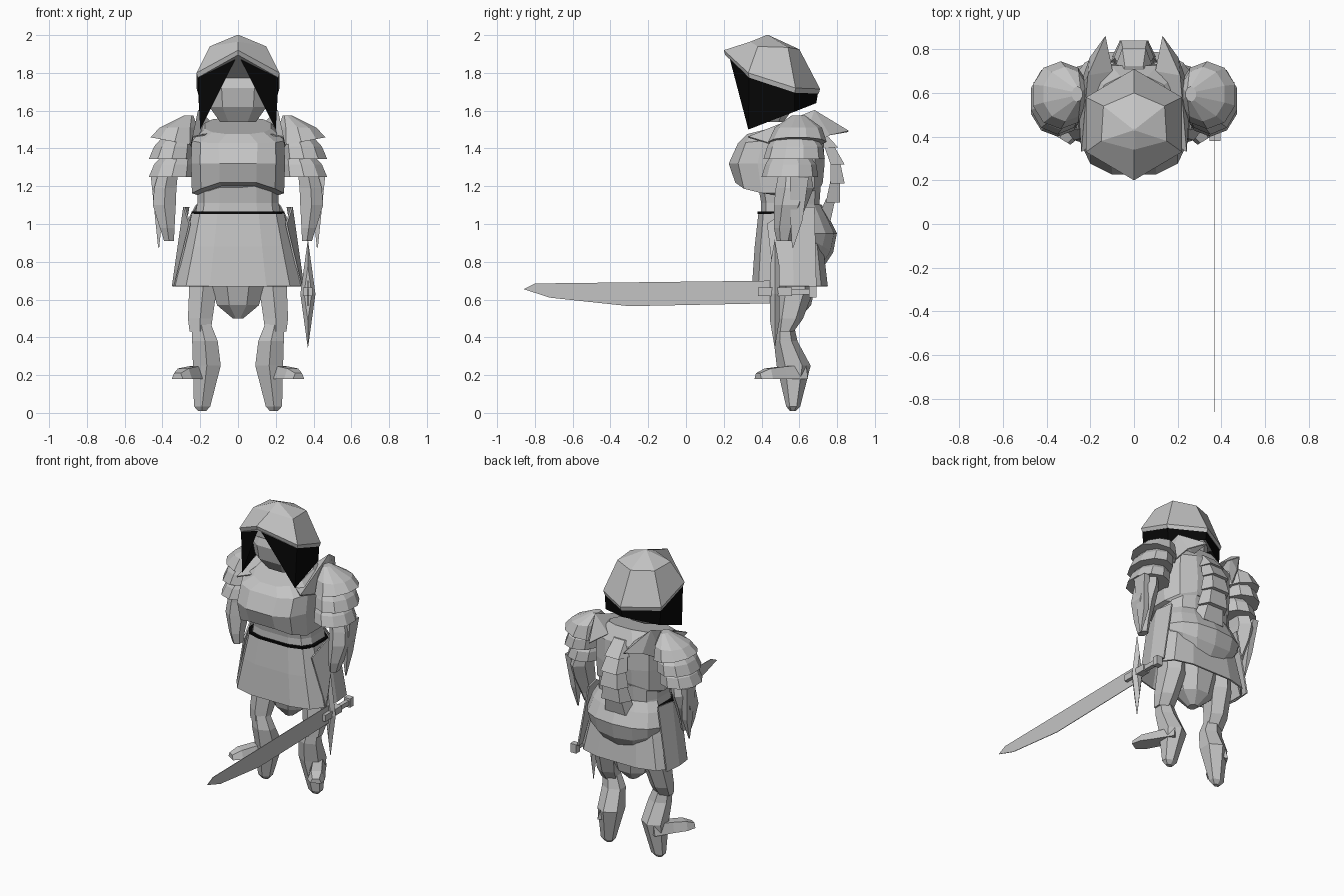
import bpy, bmesh, math
from mathutils import Vector

if "Cube" in bpy.data.objects:
    bpy.data.objects.remove(bpy.data.objects["Cube"])


def material(name, value):
    m = bpy.data.materials.new(name)
    m.use_nodes = True
    m.diffuse_color = (value, value, value, 1)
    m.node_tree.nodes["Principled BSDF"].inputs["Base Color"].default_value = (value, value, value, 1)
    return m


STEEL = material("steel grey", 0.55)
BLACK = material("black cloth", 0.002)


def make(name, bm, mat=STEEL, mirror=False, thick=0):
    bmesh.ops.recalc_face_normals(bm, faces=bm.faces)
    mesh = bpy.data.meshes.new(name)
    bm.to_mesh(mesh)
    bm.free()
    mesh.materials.append(mat)
    ob = bpy.data.objects.new(name, mesh)
    bpy.context.collection.objects.link(ob)
    if thick:
        mod = ob.modifiers.new("thickness", 'SOLIDIFY')
        mod.thickness = thick
        mod.offset = 0
    if mirror:
        ob.modifiers.new("mirror", 'MIRROR')


def ring(z, rx, yf, yb, x=0, n=8, box=1.0, tilt=0, arch=0, lean=0):
    """Closed cross-section between yf and yb, optionally boxy, tilted, arched or leaning sideways."""
    pts, mid, ry = [], (yf + yb) / 2, (yb - yf) / 2
    for i in range(n):
        a = (i + .5) * math.tau / n
        c, s = math.cos(a), math.sin(a)
        u = math.copysign(abs(c) ** box, c)
        v = math.copysign(abs(s) ** box, s)
        pts.append((x + rx * u, mid + ry * v, z + tilt * ry * v - arch * u * u + lean * u))
    return pts


def loft(rings, caps=True, closed=True):
    bm = bmesh.new()
    rows = [[bm.verts.new(p) for p in r] for r in rings]
    n = len(rows[0])
    for lo, hi in zip(rows, rows[1:]):
        for i in range(n if closed else n - 1):
            j = (i + 1) % n
            bm.faces.new((lo[i], lo[j], hi[j], hi[i]))
    if caps:
        bm.faces.new(rows[0])
        bm.faces.new(rows[-1])
    return bm


def plates(polys):
    bm = bmesh.new()
    for poly in polys:
        bm.faces.new([bm.verts.new(p) for p in poly])
    bmesh.ops.remove_doubles(bm, verts=bm.verts, dist=0.001)
    return bm


def both(half):
    """Complete a ring running front to back on the centre line."""
    return half + [(-x, y, z) for x, y, z in half[-2:0:-1]]


# Helmet with a six-sided brim
brim = both([(0, .2, 1.92), (.22, .33, 1.8), (.22, .58, 1.72), (0, .71, 1.715)])
lip = [(x * .97, .46 + (y - .46) * .97, z - .025) for x, y, z in brim]
crown = both([(0, .34, 1.965), (.15, .38, 1.94), (.14, .54, 1.935), (0, .6, 1.925)])
top = [(x * .04, .43 + (y - .43) * .04, 2.0) for x, y, z in crown]
make("helmet", loft([lip, brim, crown, top]))

# Dark neck curtain, open in a triangle at the front
front, side, rear = (0, .225, 1.9), (.212, .335, 1.79), (.212, .575, 1.71)
low_side, low_rear = (.2, .33, 1.5), (.205, .575, 1.595)
make("neck_curtain", plates([
    (front, side, low_side), (side, rear, low_rear, low_side),
    (rear, (0, .7, 1.7), (0, .69, 1.64), low_rear)]), BLACK, True)

# Head behind the opening
make("head", loft([ring(1.54, .1, .4, .52, box=.7), ring(1.62, .16, .34, .58, box=.7),
                   ring(1.72, .17, .32, .58, box=.7), ring(1.9, .1, .38, .52, box=.7)]))

# Breastplate and waist
make("breastplate", loft([
    ring(1.21, .22, .37, .72, n=12, box=.7, arch=.06),
    ring(1.23, .25, .255, .73, n=12, box=.7, arch=.07),
    ring(1.32, .255, .22, .74, n=12, box=.7),
    ring(1.45, .25, .27, .73, n=12, box=.65, tilt=.1),
    ring(1.52, .18, .32, .68, n=12, box=.8, tilt=.25)]))
make("waist", loft([ring(1.03, .235, .392, .7, n=12, box=.6), ring(1.11, .22, .395, .71, n=12, box=.6),
                    ring(1.25, .22, .37, .72, n=12, box=.6)]))
make("belt", loft([ring(1.053, .25, .375, .715, n=12, box=.6), ring(1.066, .25, .375, .715, n=12, box=.6)]), BLACK)

# Collar fins rising at the back of the shoulders
make("collar_fin", plates([
    ((.24, .33, 1.46), (.21, .68, 1.6), (.255, .6, 1.38)),
    ((.21, .68, 1.6), (.2, .76, 1.47), (.255, .6, 1.38)),
    ((.21, .68, 1.6), (.13, .86, 1.49), (.2, .76, 1.47)),
    ((.21, .68, 1.6), (.1, .7, 1.5), (.13, .86, 1.49)),
    ((.24, .33, 1.46), (.14, .4, 1.48), (.1, .7, 1.5), (.21, .68, 1.6))]), mirror=True, thick=.008)

# Overlapping spine plates
spine = [(.73, 1.5), (.79, 1.42), (.825, 1.33), (.825, 1.23), (.8, 1.13), (.75, 1.03)]
for k, ((y0, z0), (y1, z1)) in enumerate(zip(spine, spine[1:])):
    w = .075 + .008 * k
    rows = [[(-w * s, y - .06, z), (-w * s * .65, y + d, z), (w * s * .65, y + d, z), (w * s, y - .06, z)]
            for y, z, s, d in ((y0, z0, .85, -.01), (y1, z1 - .015, 1.1, .015))]
    make(f"spine_plate_{k + 1}", loft(rows))

# Skirt, rear hip guard and pelvis
make("skirt", loft([
    ring(.67, .335, .35, .75, n=12, box=.6), ring(.88, .285, .365, .725, n=12, box=.6),
    ring(1.055, .245, .385, .69, n=12, box=.6)], caps=False), thick=.01)
guard = []
for z, rx, yb in ((.79, .22, .735), (.85, .28, .775), (.95, .295, .795), (1.04, .27, .75), (1.1, .235, .715)):
    guard.append([(rx * math.copysign(abs(math.cos(a)) ** .8, math.cos(a)), .55 + (yb - .55) * math.sin(a) ** .8,
                   z + .12 * (1 - math.sin(a)) * (z < .9))
                  for a in [math.pi * i / 8 for i in range(1, 8)]])
make("rear_hip_guard", loft(guard, caps=False, closed=False), thick=.008)
make("pelvis", loft([ring(.5, .03, .53, .6), ring(.57, .12, .47, .67), ring(.7, .16, .43, .7),
                     ring(.95, .2, .44, .68)]))
make("side_tasset", plates([
    ((.255, .43, 1.0), (.335, .47, .67), (.345, .57, .67), (.285, .56, 1.09)),
    ((.285, .56, 1.09), (.345, .57, .67), (.335, .69, .67), (.262, .68, 1.09))]), mirror=True, thick=.01)

# Legs with pointed stilts
make("thigh", loft([
    ring(.43, .065, .475, .57, x=.2, n=6), ring(.5, .075, .47, .62, x=.2, n=6),
    ring(.66, .085, .48, .68, x=.185, n=6), ring(.85, .08, .49, .68, x=.18, n=6)]), mirror=True)
make("shin", loft([
    ring(.01, .025, .55, .58, x=.19, n=6), ring(.035, .05, .53, .605, x=.19, n=6),
    ring(.25, .085, .48, .66, x=.165, n=6), ring(.38, .078, .465, .59, x=.175, n=6),
    ring(.47, .06, .475, .57, x=.195, n=6)]), mirror=True)

# Feet angled forward and outward
aim = Vector((.52, -.85, 0)).normalized()
across = Vector((-aim.y, aim.x, 0))
sections = []
for t, w, h in ((0, .05, .075), (.13, .05, .065), (.22, .055, .055), (.28, .035, .03)):
    base = Vector((.175, .62, .18)) + aim * t
    sections.append([base - across * w, base + across * w,
                     base + across * w * .6 + Vector((0, 0, h)), base - across * w * .6 + Vector((0, 0, h))])
make("foot", loft(sections), mirror=True)

# Layered shoulder guards sloping up toward the neck
make("shoulder_plate_upper", loft([
    ring(1.435, .135, .435, .745, x=.335, n=10, lean=.025),
    ring(1.51, .105, .47, .72, x=.315, n=10),
    ring(1.575, .025, .56, .63, x=.26, n=10)]), mirror=True)
for name, z, yf, yb in (("middle", 1.345, .41, .735), ("lower", 1.25, .4, .7)):
    make(f"shoulder_plate_{name}", loft([
        ring(z, .128, yf, yb, x=.35, n=10), ring(z + .065, .115, yf + .02, yb - .01, x=.335, n=10),
        ring(z + .13, .08, yf + .06, yb - .06, x=.31, n=10)]), mirror=True)

# Arms, forearm spikes and hands
make("arm", loft([
    ring(.91, .03, .48, .56, x=.365, n=6), ring(.98, .045, .465, .585, x=.375, n=6),
    ring(1.1, .07, .465, .64, x=.39, n=6), ring(1.19, .068, .475, .675, x=.385, n=6),
    ring(1.32, .055, .5, .65, x=.36, n=6)]), mirror=True)
make("forearm_spike", loft([
    ring(.875, .004, .56, .57, x=.42, n=4), ring(1.02, .025, .54, .63, x=.42, n=4),
    ring(1.25, .03, .53, .67, x=.44, n=4)]), mirror=True)

# Sword with a long diamond guard
SX = .37
blade = [(.45, .7), (-.8, .685), (-.86, .655), (-.72, .61), (-.3, .565), (.45, .58)]
make("sword_blade", plates([[(SX, y, z) for y, z in blade]]), thick=.004)
diamond = [(SX, .92), (SX + .04, .63), (SX, .34), (SX - .04, .63)]
make("sword_guard", loft([[(SX + (x - SX) * s, y, .635 + (z - .635) * s) for x, z in diamond]
                          for y, s in ((.445, .5), (.47, 1), (.495, .5))]))


def bar(name, y0, y1, w, h, z=.642):
    make(name, loft([[(SX - w, y, z - h), (SX + w, y, z - h), (SX + w, y, z + h), (SX - w, y, z + h)]
                     for y in (y0, y1)]))


bar("sword_collar", .38, .56, .025, .022)
bar("sword_grip", .56, .65, .014, .015)
bar("sword_pommel", .65, .69, .022, .03)
